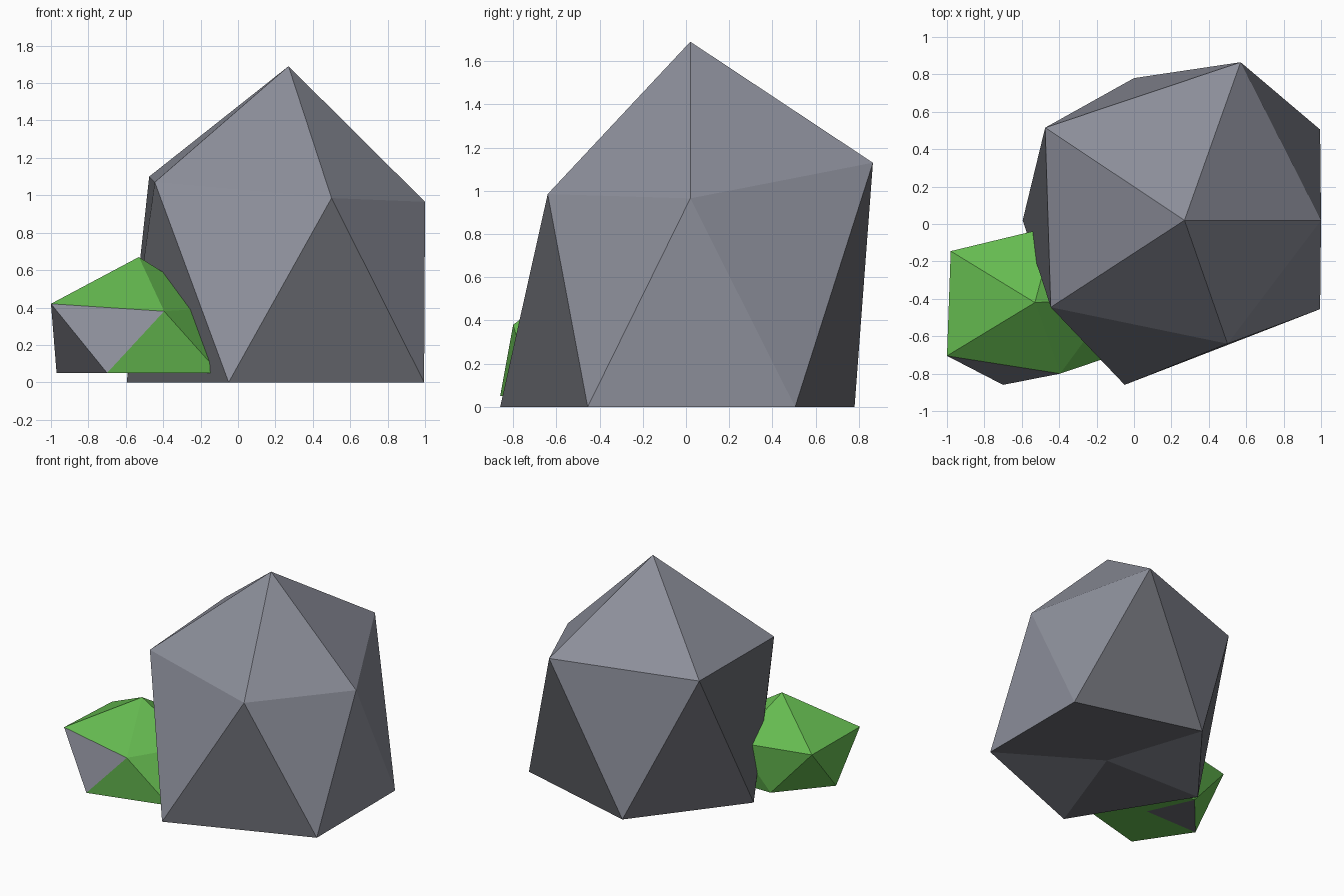
import bpy, bmesh

if "Cube" in bpy.data.objects:
    bpy.data.objects.remove(bpy.data.objects["Cube"])


def material(name, rgb):
    m = bpy.data.materials.new(name)
    m.diffuse_color = (*rgb, 1)
    m.use_nodes = True
    m.node_tree.nodes["Principled BSDF"].inputs["Base Color"].default_value = m.diffuse_color
    return m


grey = material("slate grey", (0.26, 0.27, 0.32))
dark = material("dark grey", (0.145, 0.15, 0.17))
green = material("moss green", (0.13, 0.49, 0.08))


def rock(name, apex, upper, lower, base, mats, paint):
    """Distorted icosahedron with a flat base: apex, two rings of five, base centre.
    paint maps (band, sector) to a material slot; bands run 0 (cap) to 3 (base)."""
    bm = bmesh.new()
    top, bottom = bm.verts.new(apex), bm.verts.new(base)
    u = [bm.verts.new(p) for p in upper]
    w = [bm.verts.new((x, y, base[2])) for x, y in lower]
    for i in range(5):
        j = (i + 1) % 5
        bands = ((top, u[i], u[j]), (u[i], w[i], u[j]),
                 (w[i], w[j], u[j]), (bottom, w[j], w[i]))
        for band, tri in enumerate(bands):
            bm.faces.new(tri).material_index = paint.get((band, i), 0)
    me = bpy.data.meshes.new(name)
    bm.to_mesh(me)
    bm.free()
    for m in mats:
        me.materials.append(m)
    ob = bpy.data.objects.new(name, me)
    bpy.context.collection.objects.link(ob)
    return ob


# Large grey boulder with a few darker lower facets
rock("large_boulder", (0.27, 0.02, 1.69),
     [(1, 0.02, 0.965), (0.57, 0.865, 1.13), (-0.475, 0.515, 1.10),
      (-0.445, -0.445, 1.07), (0.5, -0.64, 0.985)],
     [(0.995, 0.505), (0, 0.78), (-0.595, 0.02), (-0.05, -0.86), (0.995, -0.455)],
     (0.26, 0.0, 0), [grey, dark],
     {k: 1 for k in [(2, 0), (2, 1), (1, 2), (2, 2), (2, 3), (3, 0), (3, 2), (3, 4)]})

# Small mossy stone with bare grey facets
rock("small_mossy_stone", (-0.53, -0.42, 0.67),
     [(-0.98, -0.145, 0.41), (-1, -0.705, 0.42), (-0.395, -0.80, 0.38),
      (-0.1, -0.4, 0.40), (-0.42, -0.01, 0.41)],
     [(-0.97, -0.455), (-0.70, -0.86), (-0.10, -0.70), (-0.1, -0.1), (-0.66, -0.095)],
     (-0.5, -0.45, 0.05), [green, grey, dark],
     {(1, 1): 1, (2, 0): 2, (3, 4): 2})
